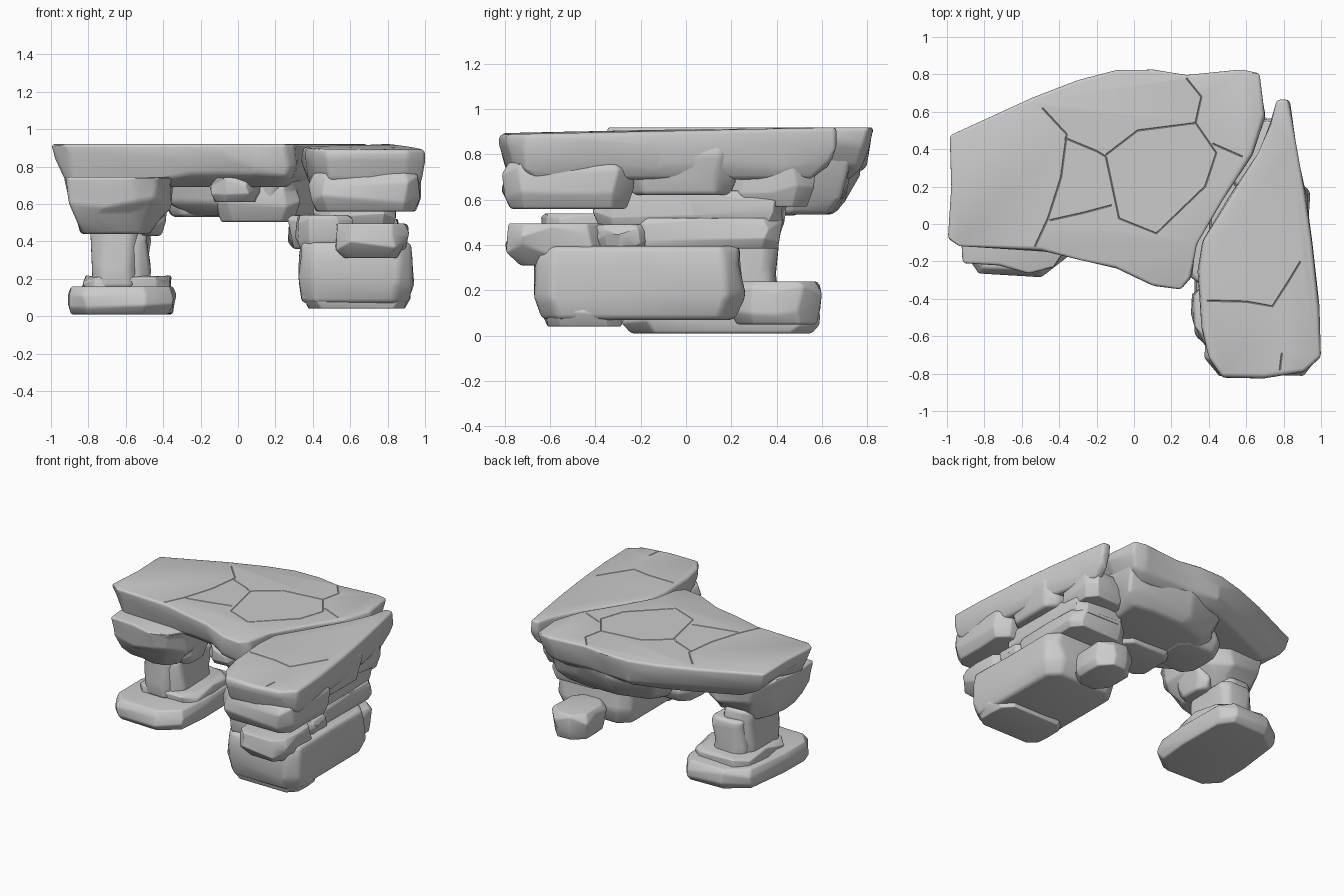
import bpy, bmesh, math, random
from mathutils import Vector

if "Cube" in bpy.data.objects:
    bpy.data.objects.remove(bpy.data.objects["Cube"])


def finish(obj):
    # bake modifiers, then smooth the rounded edges
    dg = bpy.context.evaluated_depsgraph_get()
    mesh = bpy.data.meshes.new_from_object(obj.evaluated_get(dg))
    obj.modifiers.clear()
    obj.data = mesh
    bpy.ops.object.select_all(action='DESELECT')
    obj.select_set(True)
    bpy.context.view_layer.objects.active = obj
    bpy.ops.object.shade_smooth_by_angle(angle=math.radians(35))


def rock(name, outline, levels, seed=1, jit=0.015, bevel=0.025, top=None, cracks=None):
    """Stacked rings (z, scale, dx, dy) of one outline; jittered and rounded."""
    rnd = random.Random(seed)
    n = len(outline)
    c = sum((Vector(p) for p in outline), Vector((0, 0))) / n
    bm = bmesh.new()
    rings = []
    for i, (z, s, dx, dy) in enumerate(levels):
        ring = []
        end = i in (0, len(levels) - 1)
        for p in outline:
            q = c + (Vector(p) - c) * s + Vector((dx, dy))
            j = jit * (0.3 if end else 1)
            if i == 0 and top:
                j = 0
            x, y = q.x + rnd.uniform(-j, j), q.y + rnd.uniform(-j, j)
            zz = z + (0 if end else rnd.uniform(-j, j) * 1.6)
            if i == 0 and top:
                zz = top(x, y)
            ring.append(bm.verts.new((x, y, zz)))
        rings.append(ring)
    for a, b in zip(rings, rings[1:]):
        for i in range(n):
            k = (i + 1) % n
            bm.faces.new((a[i], a[k], b[k], b[i]))
    bm.faces.new(rings[0])
    bm.faces.new(rings[-1])
    bmesh.ops.recalc_face_normals(bm, faces=bm.faces)
    me = bpy.data.meshes.new(name)
    bm.to_mesh(me)
    bm.free()
    ob = bpy.data.objects.new(name, me)
    bpy.context.collection.objects.link(ob)
    bv = ob.modifiers.new("round", 'BEVEL')
    bv.width, bv.segments, bv.limit_method = bevel, 3, 'ANGLE'
    bv.angle_limit = math.radians(18)
    if cracks:
        cutter = crack_cutter(name + "_cracks", cracks, top)
        bo = ob.modifiers.new("cracks", 'BOOLEAN')
        bo.operation, bo.solver, bo.object = 'DIFFERENCE', 'EXACT', cutter
        bo.use_self = True
    finish(ob)
    if cracks:
        bpy.data.objects.remove(cutter)
    return ob


def crack_cutter(name, lines, top):
    cu = bpy.data.curves.new(name, 'CURVE')
    cu.dimensions, cu.bevel_depth, cu.bevel_resolution = '3D', 0.008, 0
    cu.use_fill_caps = True
    for pts in lines:
        sp = cu.splines.new('POLY')
        sp.points.add(len(pts) - 1)
        for p, (x, y) in zip(sp.points, pts):
            p.co = (x, y, top(x, y) + 0.004, 1)
    tmp = bpy.data.objects.new(name + "_path", cu)
    bpy.context.collection.objects.link(tmp)
    dg = bpy.context.evaluated_depsgraph_get()
    me = bpy.data.meshes.new_from_object(tmp.evaluated_get(dg))
    bpy.data.objects.remove(tmp)
    ob = bpy.data.objects.new(name, me)
    ob.hide_render = True
    bpy.context.collection.objects.link(ob)
    return ob


def block(name, x0, x1, y0, y1, z0, z1, seed=1, low=0.93, high=0.95, cut=0.07, jit=0.018):
    """Chamfered boulder filling a box, narrower at the bottom (low) or top (high)."""
    m = 0.5 * (y0 + y1)
    c = min(cut, 0.3 * (x1 - x0), 0.3 * (y1 - y0))
    o = [(x0 + c, y0), (x1 - c, y0), (x1, y0 + c), (x1, m), (x1, y1 - c),
         (x1 - c, y1), (x0 + c, y1), (x0, y1 - c), (x0, m), (x0, y0 + c)]
    h = z1 - z0
    lv = [(z1, high, 0, 0), (z1 - 0.2 * h, 1, 0, 0), (z0 + 0.35 * h, 1, 0, 0), (z0, low, 0, 0)]
    return rock(name, o, lv, seed, jit, min(0.025, h * 0.12))


# Large table slab with cracked top
main_top = lambda x, y: 0.92
main_outline = [(-.99, .475), (-.98, .2), (-1.0, -.08), (-.94, -.125), (-.5, -.14),
                (-.28, -.2), (-.1, -.235), (.1, -.33), (.25, -.355), (.30, -.29), (.34, -.11),
                (.48, .13), (.63, .37), (.695, .58), (.675, .81), (.58, .83), (.28, .80),
                (.1, .83), (-.1, .825), (-.3, .77), (-.55, .675)]
main_cracks = [
    [(-.49, .62), (-.36, .48), (-.39, .25), (-.46, .03), (-.53, -.12)],
    [(-.37, .46), (-.2, .39), (-.15, .36)],
    [(-.15, .37), (.02, .50), (.33, .54), (.44, .38), (.38, .2), (.12, -.05), (-.08, .03), (-.15, .36)],
    [(-.45, .02), (-.27, .06), (-.12, .1)],
    [(.33, .545), (.36, .68), (.28, .78)],
    [(.42, .43), (.58, .36)],
]
rock("table_slab", main_outline,
     [(.92, 1, 0, 0), (.83, .985, .005, 0), (.75, .93, .01, 0), (.69, .78, .02, .02)],
     3, .02, .02, main_top, main_cracks)

# Heavy underside of the table slab
rock("slab_underside",
     [(-.42, .1), (-.38, .4), (-.2, .68), (.1, .76), (.45, .77), (.64, .75), (.65, .5),
      (.5, .25), (.32, -.04), (.2, -.12), (-.1, -.08)],
     [(.8, 1.02, 0, 0), (.7, .97, 0, 0), (.61, .9, 0, -.01), (.535, .74, .01, -.01)], 8, .03, .025)
block("underside_lump_left", -.37, .0, .12, .52, .53, .72, 9, .88)
block("underside_lump_front", -.12, .33, -.08, .32, .505, .74, 5, .86)
block("underside_lump_small", -.15, .12, -.2, .05, .61, .74, 7, .8)

# Narrow wedge slab on the right
side_top = lambda x, y: 0.908 + 0.02 * y - 0.01 * (x - .7)
side_outline = [(.47, -.815), (.7, -.82), (.91, -.79), (1.0, -.71), (.985, -.45), (.95, -.1),
                (.91, .18), (.865, .45), (.825, .665), (.76, .665), (.735, .54), (.66, .38),
                (.51, .13), (.37, -.09), (.35, -.25), (.365, -.55), (.4, -.72)]
rock("wedge_slab", side_outline,
     [(.91, 1, 0, 0), (.84, 1, 0, 0), (.75, .97, 0, 0), (.69, .88, 0, -.02)],
     12, .014, .02, side_top,
     [[(.39, -.41), (.6, -.415), (.74, -.44), (.83, -.3), (.89, -.2)], [(.78, -.78), (.79, -.69)]])

# Stones below the wedge slab
block("upper_stone_front", .39, .975, -.80, -.24, .56, .765, 14, .9)
block("upper_stone_side", .50, .92, -.27, .22, .62, .85, 15, .9)
block("upper_stone_back", .50, .85, .18, .56, .57, .76, 16, .85)
block("neck_stone", .42, .84, -.40, .44, .49, .64, 17, .97)

# Right leg
block("leg_layer_front", .52, .90, -.79, -.36, .31, .495, 21, .72, .97)
block("leg_layer_inner_front", .315, .60, -.63, -.3, .36, .54, 22, .88, .92)
block("leg_layer_inner_back", .275, .60, -.32, .12, .36, .54, 28, .85, .92)
block("leg_layer_side", .55, .88, -.43, -.15, .39, .49, 23)
block("leg_layer_back", .40, .86, -.25, .42, .385, .52, 24, .95)
block("right_leg_block", .325, .93, -.67, .25, .07, .395, 25, .93, .97, .08)
block("right_leg_foot", .36, .91, -.63, -.27, .04, .2, 26, .92, 1.0)
block("right_leg_back_stone", .46, .76, .2, .6, .05, .24, 27, .88, .85, .09)

# Left leg
rock("left_capital",
     [(-.91, -.21), (-.72, -.225), (-.56, -.265), (-.42, -.24), (-.34, -.12), (-.35, .12), (-.4, .34),
      (-.52, .42), (-.8, .4), (-.9, .2), (-.93, -.02)],
     [(.745, 1, 0, 0), (.68, .99, 0, 0), (.60, .93, 0, 0), (.54, .82, -.01, 0), (.44, .62, -.03, .02)],
     31, .022, .022)
block("left_capital_chip", -.56, -.39, -.04, .26, .43, .64, 33, .75)
block("left_pillar", -.78, -.52, -.05, .36, .15, .52, 34, 1.0, .97, .06)
block("left_pillar_side", -.74, -.475, -.02, .41, .16, .45, 35, 1.0, .95, .05)
block("left_foot_step", -.82, -.36, -.04, .48, .1, .215, 36, 1.05, .86)
rock("left_foot",
     [(-.82, -.26), (-.5, -.275), (-.35, -.16), (-.33, .1), (-.335, .48), (-.41, .59),
      (-.7, .585), (-.87, .46), (-.915, .1), (-.915, -.16)],
     [(.16, .93, 0, 0), (.12, 1, 0, 0), (.06, 1, 0, 0), (.01, .92, 0, 0)], 37, .015, .02)
